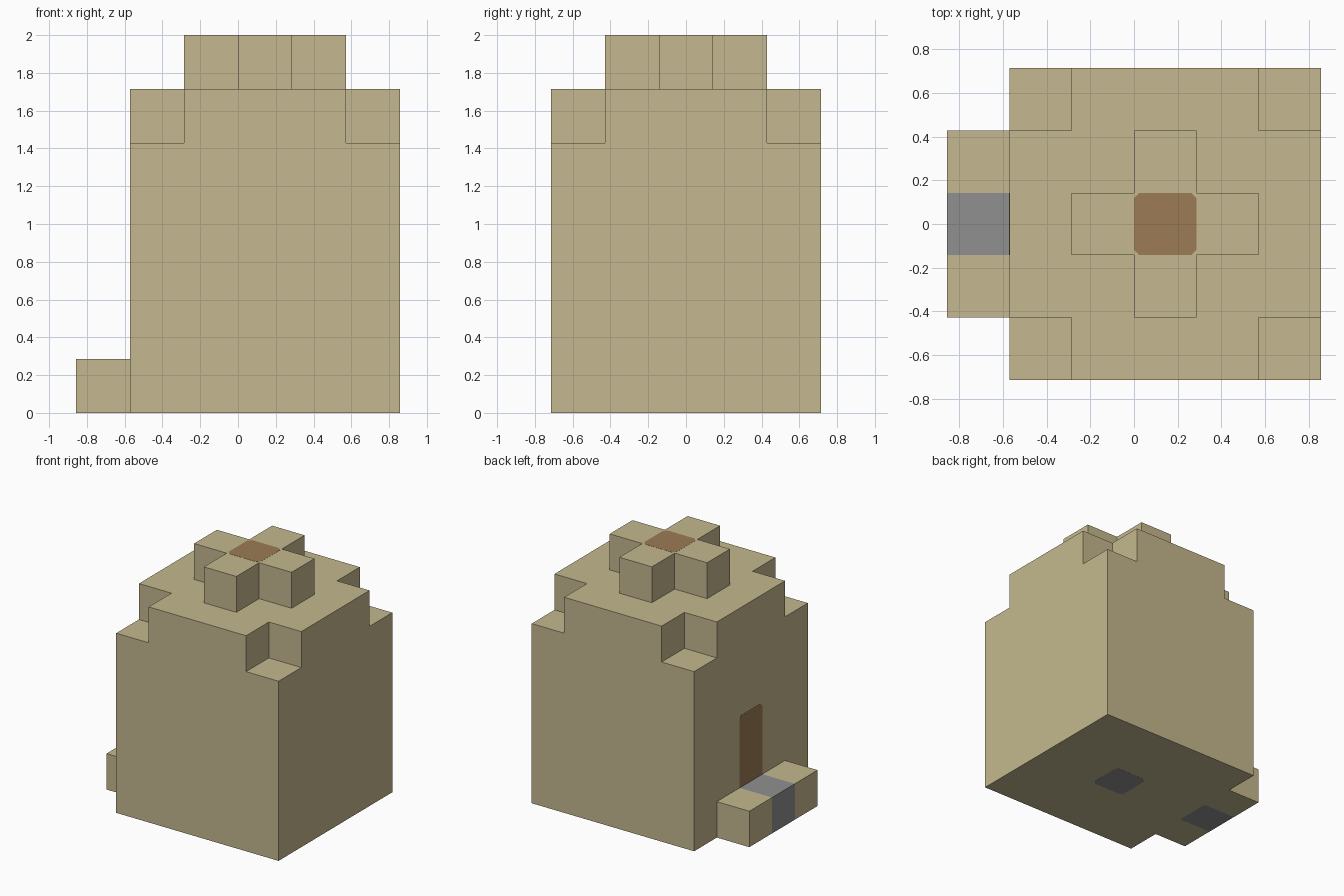
import bpy
from mathutils import Matrix, Vector

if "Cube" in bpy.data.objects:
    bpy.data.objects.remove(bpy.data.objects["Cube"], do_unlink=True)

U = 2 / 7          # one building block
CX = U / 2         # tower axis in x


def material(name, rgb):
    color = [(c / 255) ** 2.2 for c in rgb] + [1]
    mat = bpy.data.materials.new(name)
    mat.use_nodes = True
    mat.diffuse_color = color
    bsdf = next(n for n in mat.node_tree.nodes if n.type == 'BSDF_PRINCIPLED')
    bsdf.inputs["Base Color"].default_value = color
    return mat


SAND = material("sand", (195, 183, 142))
STONE = material("stone grey", (143, 143, 143))
WOOD = material("wood brown", (155, 123, 86))


def prism(name, outline, height, mat, frame=Matrix()):
    """Extrude a counter-clockwise outline along the frame's z axis."""
    n = len(outline)
    verts = [frame @ Vector((x, y, z)) for z in (0, height) for x, y in outline]
    faces = [list(range(n))[::-1], list(range(n, 2 * n))]
    faces += [[i, (i + 1) % n, n + (i + 1) % n, n + i] for i in range(n)]
    mesh = bpy.data.meshes.new(name)
    mesh.from_pydata(verts, [], faces)
    mesh.materials.append(mat)
    obj = bpy.data.objects.new(name, mesh)
    bpy.context.collection.objects.link(obj)
    return obj


def rect(w, h):
    return [(-w / 2, -h / 2), (w / 2, -h / 2), (w / 2, h / 2), (-w / 2, h / 2)]


def box(name, size, base, mat):
    return prism(name, rect(size[0], size[1]), size[2], mat, Matrix.Translation(base))


def patch_outline(w, h, clipped, c=0.025):
    """Rectangle whose chosen corners (by sign) are clipped."""
    pts = []
    for i, (x, y) in enumerate(rect(w, h)):
        sx, sy = (1 if x > 0 else -1), (1 if y > 0 else -1)
        if (sx, sy) in clipped:
            pair = [(x, y - sy * c), (x - sx * c, y)]
            pts += pair if i % 2 == 0 else pair[::-1]
        else:
            pts.append((x, y))
    return pts


CORNERS = [(sx, sy) for sx in (-1, 1) for sy in (-1, 1)]
THIN = 0.002

# Tower body with a notch cut from each upper corner
body = box("tower_body", (5 * U, 5 * U, 6 * U), (CX, 0, 0), SAND)
for sx, sy in CORNERS:
    cutter = box("corner_cutter", (2 * U, 2 * U, 2 * U),
                 (CX + sx * 2.5 * U, sy * 2.5 * U, 5 * U), SAND)
    cutter.hide_render = True
    mod = body.modifiers.new("notch", 'BOOLEAN')
    mod.operation, mod.solver, mod.object = 'DIFFERENCE', 'EXACT', cutter
    bpy.context.view_layer.objects.active = body
    bpy.ops.object.modifier_apply(modifier=mod.name)
    bpy.data.objects.remove(cutter, do_unlink=True)

# Cross-shaped crown
a, b = U / 2, 1.5 * U
cross = [(a, -b), (a, -a), (b, -a), (b, a), (a, a), (a, b),
         (-a, b), (-a, a), (-b, a), (-b, -a), (-a, -a), (-a, -b)]
prism("roof_cross", cross, U, SAND, Matrix.Translation((CX, 0, 6 * U)))

# Doorstep: stone block between two sand blocks
for name, y, mat in (("step_side_left", U, SAND), ("step_middle", 0, STONE),
                     ("step_side_right", -U, SAND)):
    box(name, (U, U, U), (-2.5 * U, y, 0), mat)

# Wooden roof hatch and stone floor patch
prism("roof_hatch", patch_outline(U, U, CORNERS), THIN, WOOD,
      Matrix.Translation((CX, 0, 7 * U - THIN / 2)))
prism("floor_patch", patch_outline(U, U, CORNERS), THIN, STONE,
      Matrix.Translation((CX, 0, -THIN / 2)))

# Door on the step side: plate local x -> -y, local y -> z, thickness -> -x
door_frame = Matrix(((0, 0, -1, -2 * U + THIN / 2), (-1, 0, 0, 0),
                     (0, 1, 0, 2 * U), (0, 0, 0, 1)))
prism("door", patch_outline(U, 2 * U, [(-1, 1), (1, 1)]), THIN, WOOD, door_frame)
